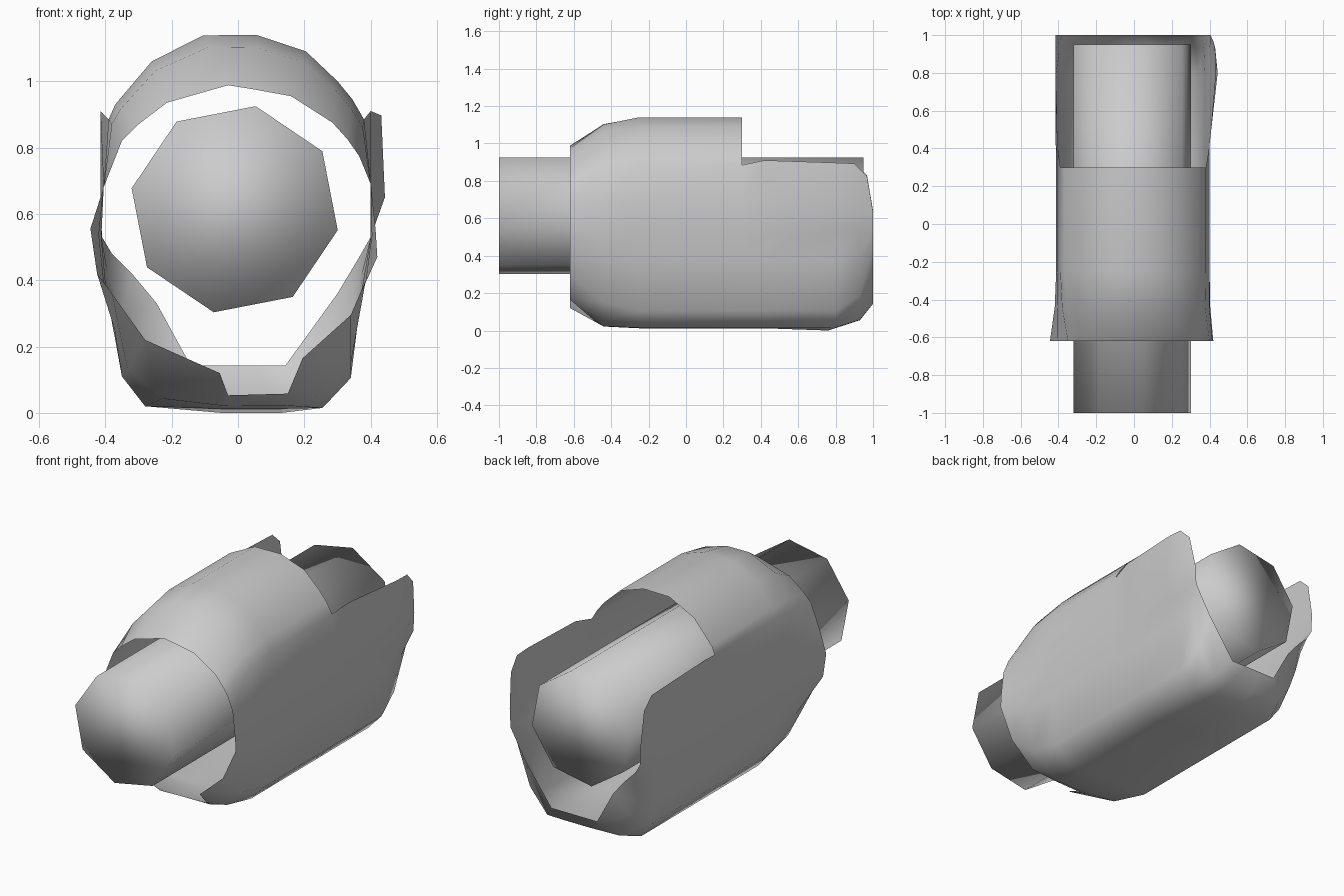
import bpy, bmesh, math

if "Cube" in bpy.data.objects:
    bpy.data.objects.remove(bpy.data.objects["Cube"])

def make_object(name, bm):
    bmesh.ops.recalc_face_normals(bm, faces=bm.faces)
    for f in bm.faces:
        f.smooth = True
    mesh = bpy.data.meshes.new(name)
    bm.to_mesh(mesh)
    bm.free()
    obj = bpy.data.objects.new(name, mesh)
    bpy.context.collection.objects.link(obj)
    return obj

def at(y, section):
    return [(x, y, z) for x, z in section]

def blend(a, b, t, y):
    return [(p[0] + (q[0] - p[0]) * t, y, p[1] + (q[1] - p[1]) * t) for p, q in zip(a, b)]

# Inner octagonal barrel
bm = bmesh.new()
sides, cx, cz, r = 8, -0.01, 0.614, 0.317
ends = []
for y in (-1.0, 0.95):
    ring = []
    for i in range(sides):
        a = math.radians(78.5) + i * math.tau / sides
        ring.append(bm.verts.new((cx + r * math.cos(a), y, cz + r * math.sin(a))))
    ends.append(ring)
    bm.faces.new(ring)
for i in range(sides):
    j = (i + 1) % sides
    bm.faces.new((ends[0][i], ends[0][j], ends[1][j], ends[1][i]))
make_object("inner_barrel", bm)

# Shell cross-sections (x, z): left side, floor, right side, then roof
front = [(-.35, .82), (-.405, .68), (-.445, .555), (-.425, .42), (-.38, .36), (-.28, .22),
         (-.055, .12), (-.03, .053), (.15, .058), (.195, .165), (.34, .295), (.42, .47),
         (.415, .55), (.40, .69), (.365, .775),
         (.33, .825), (.285, .875), (.16, .955), (.05, .975), (-.03, .988), (-.215, .935), (-.30, .87)]
middle = [(-.39, .885), (-.405, .68), (-.412, .53), (-.40, .40), (-.37, .22), (-.35, .11),
          (-.28, .02), (-.05, .012), (.13, .012), (.255, .015), (.34, .105), (.375, .38),
          (.40, .53), (.40, .70), (.38, .885),
          (.345, .945), (.30, 1.0), (.205, 1.09), (.055, 1.14), (-.105, 1.138), (-.26, 1.06), (-.37, .93)]
back = [(-.415, .83), (-.415, .64), (-.41, .53), (-.38, .48), (-.32, .42), (-.245, .33),
        (-.143, .143), (-.05, .143), (.05, .143), (.143, .143), (.30, .36), (.36, .46),
        (.40, .53), (.405, .635), (.42, .825)]
SIDE = len(back)

# Closed front half, with a notch in the lower lip
front_ring = at(-.62, front)
for i in (7, 8):
    front_ring[i] = (front[i][0], -.495, front[i][1])
rings = [front_ring, blend(front, middle, .77, -.44), at(-.25, middle), at(.30, middle)]

# Open-topped rear half, flared at the upper right
lower = middle[:SIDE]
step = at(.42, lower)
step[0], step[14] = (-.415, .42, .91), (.40, .42, .91)
flare = at(.80, lower)
flare[0], flare[1] = (-.415, .80, .897), (-.415, .80, .68)
flare[7], flare[8] = (-.05, .76, 0), (.13, .76, 0)
flare[13], flare[14] = (.443, .80, .65), (.432, .80, .897)
taper = blend(lower, back, .33, .93)
taper[0], taper[1] = (-.415, .90, .893), (-.415, .93, .66)
taper[13], taper[14] = (.43, .93, .65), (.43, .90, .893)
tail = at(1.0, back)
tail[0], tail[14] = (-.415, .968, .83), (.42, .968, .825)
rings += [step, flare, taper, tail]

bm = bmesh.new()
loops = [[bm.verts.new(p) for p in ring] for ring in rings]
for a, b in zip(loops, loops[1:]):
    closed = len(b) > SIDE
    n = len(b)
    for i in range(n if closed else n - 1):
        j = (i + 1) % n
        bm.faces.new((a[i], a[j], b[j], b[i]))
make_object("outer_shell", bm)
